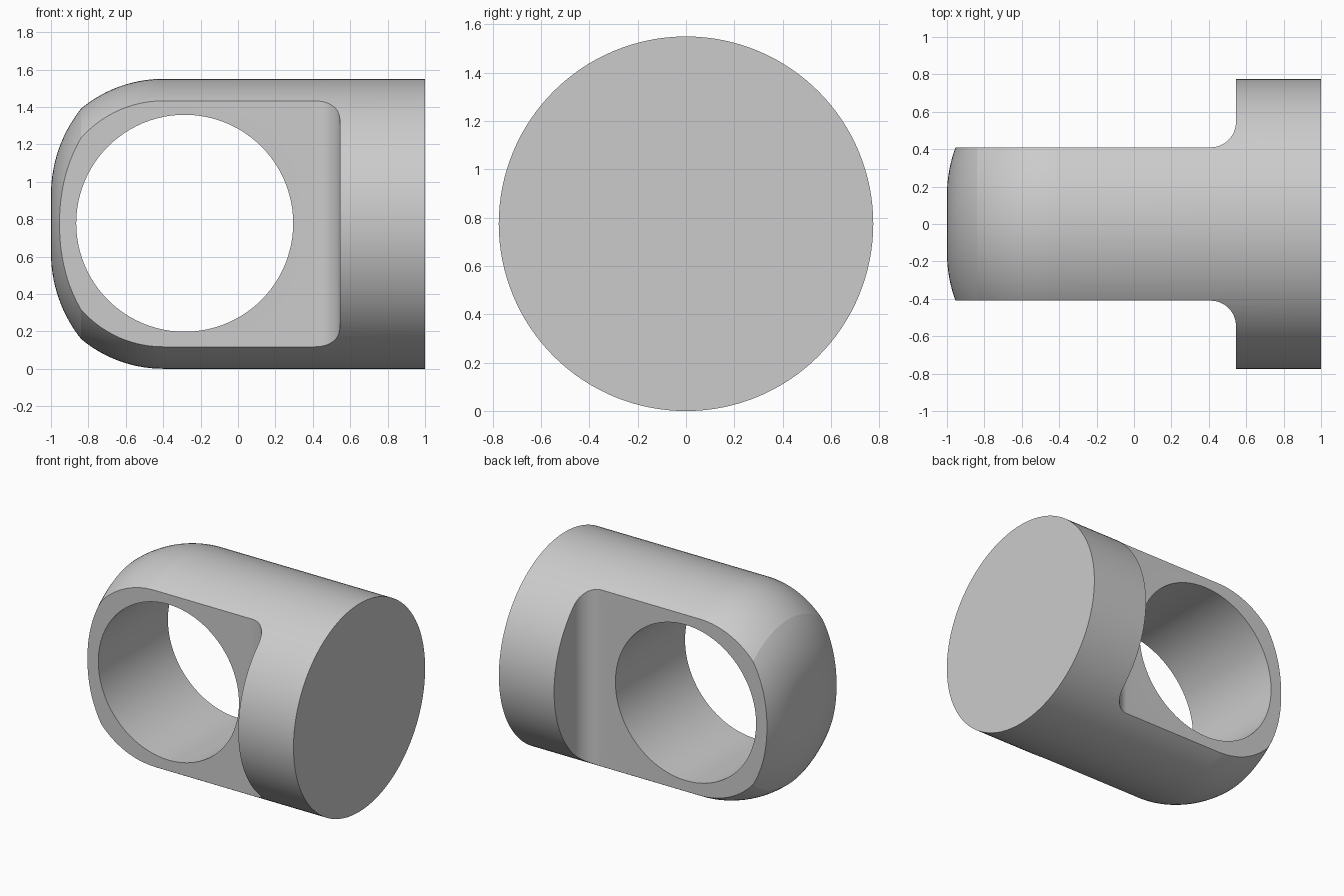
import bpy, bmesh, math
from mathutils import Matrix, Vector

cube = bpy.data.objects.get("Cube")
if cube:
    bpy.data.objects.remove(cube, do_unlink=True)

RADIUS = 0.775       # body radius, also the height of its axis
HALF_TANG = 0.41     # half thickness of the flattened tang
SHOULDER = 0.545     # where the full round collar begins
FILLET = 0.135
HOLE_X, HOLE_R = -0.285, 0.58

steel = bpy.data.materials.new("plain grey")
steel.use_nodes = True
grey = (0.6, 0.6, 0.6, 1)
steel.diffuse_color = grey
steel.node_tree.nodes["Principled BSDF"].inputs["Base Color"].default_value = grey


def make_object(name, bm):
    bmesh.ops.recalc_face_normals(bm, faces=bm.faces[:])
    mesh = bpy.data.meshes.new(name)
    bm.to_mesh(mesh)
    bm.free()
    mesh.materials.append(steel)
    obj = bpy.data.objects.new(name, mesh)
    bpy.context.collection.objects.link(obj)
    return obj


def arc(cx, cy, r, start, end, steps):
    angles = [math.radians(start + (end - start) * i / steps) for i in range(steps + 1)]
    return [(cx + r * math.cos(a), cy + r * math.sin(a)) for a in angles]


def revolved_body():
    # Half profile: crowned nose, rounded shoulder, straight barrel
    crown = arc(-0.26, 0.155, 0.74, 180, 141.6, 14)
    shoulder = arc(-0.4, 0.09, 0.685, 130, 90, 14)
    profile = [(-1, 0)] + crown + shoulder + [(1, RADIUS), (1, 0)]
    bm = bmesh.new()
    verts = [bm.verts.new((x, 0, r)) for x, r in profile]
    edges = [bm.edges.new(pair) for pair in zip(verts, verts[1:])]
    bmesh.ops.spin(bm, geom=verts + edges, cent=(0, 0, 0), axis=(1, 0, 0),
                   angle=math.tau, steps=128, use_duplicate=False)
    bmesh.ops.remove_doubles(bm, verts=bm.verts[:], dist=0.0001)
    bmesh.ops.translate(bm, verts=bm.verts[:], vec=(0, 0, RADIUS))
    return make_object("eye_end_body", bm)


def flat_cutter(name, side):
    # Side pocket with a filleted inner corner
    corner = arc(SHOULDER - FILLET, HALF_TANG + FILLET, FILLET, -90, 0, 16)
    outline = [(-2, HALF_TANG)] + corner + [(SHOULDER, 2), (-2, 2)]
    bm = bmesh.new()
    face = bm.faces.new([bm.verts.new((x, side * y, -1)) for x, y in outline])
    top = bmesh.ops.extrude_face_region(bm, geom=[face])["geom"]
    bmesh.ops.translate(bm, verts=[v for v in top if isinstance(v, bmesh.types.BMVert)],
                        vec=(0, 0, 4))
    return make_object(name, bm)


def hole_cutter():
    bm = bmesh.new()
    place = Matrix.Translation(Vector((HOLE_X, 0, RADIUS + 0.003))) @ Matrix.Rotation(math.pi / 2, 4, 'X')
    bmesh.ops.create_cone(bm, cap_ends=True, segments=96, radius1=HOLE_R,
                          radius2=HOLE_R, depth=3, matrix=place)
    return make_object("hole_cutter", bm)


# Cut both flats and the cross hole out of the body
body = revolved_body()
bpy.ops.object.select_all(action='DESELECT')
bpy.context.view_layer.objects.active = body
body.select_set(True)
for cutter in (flat_cutter("front_flat_cutter", -1), flat_cutter("back_flat_cutter", 1), hole_cutter()):
    cutter.hide_render = True
    cut = body.modifiers.new(cutter.name, 'BOOLEAN')
    cut.operation = 'DIFFERENCE'
    cut.solver = 'EXACT'
    cut.object = cutter
    bpy.ops.object.modifier_apply(modifier=cut.name)
    bpy.data.objects.remove(cutter, do_unlink=True)

bpy.ops.object.shade_smooth_by_angle(angle=math.radians(30))
